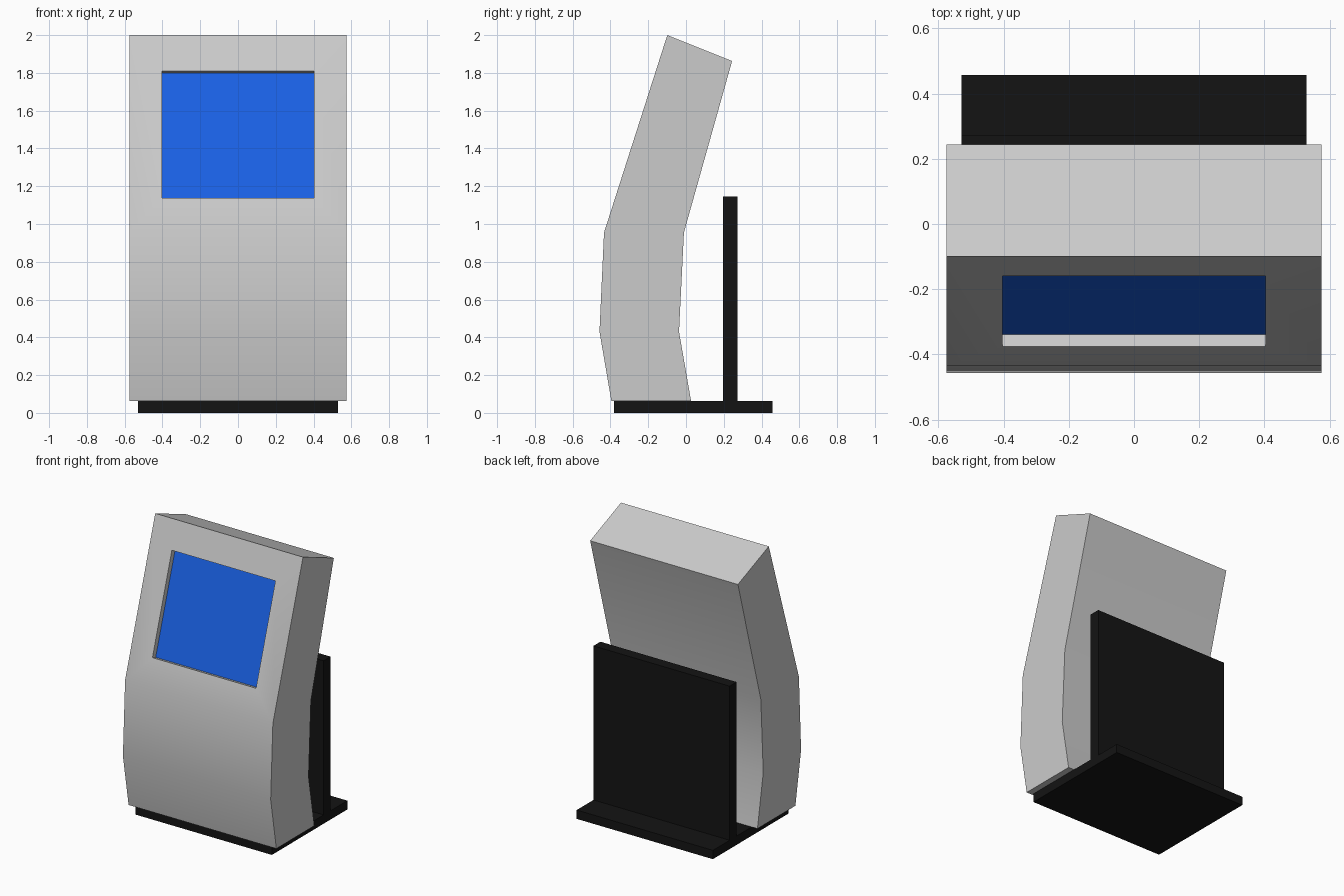
import bpy, bmesh
from mathutils import Vector

if "Cube" in bpy.data.objects:
    bpy.data.objects.remove(bpy.data.objects["Cube"])


def material(name, rgb):
    m = bpy.data.materials.new(name)
    m.diffuse_color = (*rgb, 1)
    m.use_nodes = True
    m.node_tree.nodes["Principled BSDF"].inputs["Base Color"].default_value = m.diffuse_color
    return m


grey = material("casing_grey", (0.8, 0.8, 0.8))
black = material("stand_black", (0.007, 0.007, 0.007))
blue = material("screen_blue", (0.01, 0.12, 0.78))


def finish(bm, name, mats):
    mesh = bpy.data.meshes.new(name)
    bm.to_mesh(mesh)
    bm.free()
    for m in mats:
        mesh.materials.append(m)
    obj = bpy.data.objects.new(name, mesh)
    bpy.context.collection.objects.link(obj)
    return obj


def box(name, lo, hi, mat):
    bm = bmesh.new()
    bmesh.ops.create_cube(bm, size=1)
    lo, hi = Vector(lo), Vector(hi)
    for v in bm.verts:
        v.co = Vector((l + (h - l) * (c + 0.5) for l, h, c in zip(lo, hi, v.co)))
    return finish(bm, name, [mat])


# Stand: floor plate and upright back panel
box("base_plate", (-0.53, -0.38, 0), (0.53, 0.458, 0.062), black)
box("back_panel", (-0.53, 0.195, 0.062), (0.53, 0.272, 1.146), black)

# Casing: bent side profile (y, z) extruded across the width
W = 0.575
front = [(-0.395, 0.062), (-0.458, 0.43), (-0.434, 0.955), (-0.099, 2.0)]
back = [(0.027, 0.062), (-0.037, 0.43), (-0.011, 0.955), (0.244, 1.863)]
profile = front + back[::-1]
bm = bmesh.new()
left, right = ([bm.verts.new((x, y, z)) for y, z in profile] for x in (-W, W))
n = len(profile)
bm.faces.new(left)
bm.faces.new(right[::-1])
sides = [bm.faces.new((left[i], right[i], right[(i + 1) % n], left[(i + 1) % n])) for i in range(n)]
bmesh.ops.recalc_face_normals(bm, faces=bm.faces)

# Screen recess: inset the upper front face, then push it in
screen = sides[2]
a, b = Vector((0, *front[2])), Vector((0, *front[3]))
bmesh.ops.inset_individual(bm, faces=[screen], thickness=0.1)
mid_z = (a.z + b.z) / 2
for v in screen.verts:
    t = 0.818 if v.co.z > mid_z else 0.174
    x = 0.403 if v.co.x > 0 else -0.403
    v.co = a.lerp(b, t) + Vector((x, 0, 0))
bm.normal_update()
inward = -screen.normal.copy()
bmesh.ops.inset_individual(bm, faces=[screen], thickness=0.001)
for v in screen.verts:
    t = 0.818 if v.co.z > mid_z else 0.174
    x = 0.403 if v.co.x > 0 else -0.403
    v.co = a.lerp(b, t) + Vector((x, 0, 0)) + inward * 0.038
screen.material_index = 1
bm.normal_update()
casing = finish(bm, "kiosk_casing", [grey, blue])

# Soft bends, crisp outer edges
bpy.ops.object.select_all(action='DESELECT')
casing.select_set(True)
bpy.context.view_layer.objects.active = casing
bpy.ops.object.shade_smooth_by_angle(angle=0.5236)
